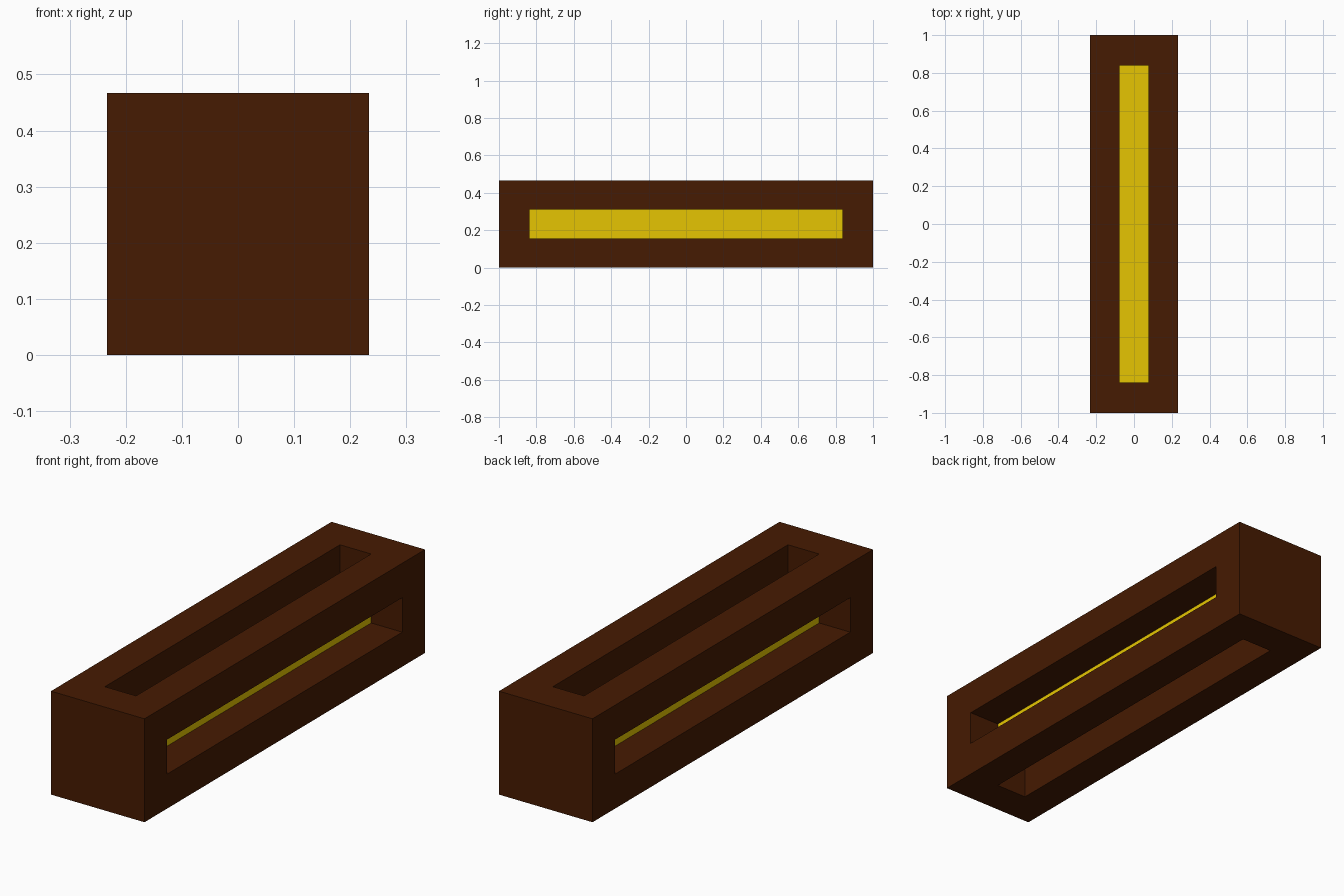
import bpy, bmesh, math
from mathutils import Matrix

if "Cube" in bpy.data.objects:
    bpy.data.objects.remove(bpy.data.objects["Cube"])

W = 0.4667          # width and height of the beam
T = W / 3           # slot width, slot depth and rail thickness
SLOT_Y = 0.838      # half length of the slots


def material(name, color):
    m = bpy.data.materials.new(name)
    m.diffuse_color = (*color, 1)
    m.use_nodes = True
    m.node_tree.nodes["Principled BSDF"].inputs["Base Color"].default_value = m.diffuse_color
    return m


def box_bmesh(sx, sy, sz):
    bm = bmesh.new()
    bmesh.ops.create_cube(bm, size=1, matrix=Matrix.Translation((0, 0, W / 2))
                          @ Matrix.Diagonal((sx, sy, sz, 1)))
    return bm


def finish(bm, name, mat):
    bm.normal_update()
    mesh = bpy.data.meshes.new(name)
    bm.to_mesh(mesh)
    bm.free()
    mesh.materials.append(mat)
    obj = bpy.data.objects.new(name, mesh)
    bpy.context.collection.objects.link(obj)
    return obj


brown = material("dark brown", (0.061, 0.0105, 0.0005))
yellow = material("golden yellow", (0.79, 0.56, 0.0005))

# Outer frame: a long beam with a slot sunk into each of its four long sides
bm = box_bmesh(W, 2, W)
bm.normal_update()
sides = [f for f in bm.faces if abs(f.normal.y) < 0.5]
bmesh.ops.inset_individual(bm, faces=sides, thickness=T, use_even_offset=True)
for v in {v for f in sides for v in f.verts}:
    v.co.y = math.copysign(SLOT_Y, v.co.y)
for f in sides:
    inward = -f.normal * T
    floor = bmesh.ops.extrude_discrete_faces(bm, faces=[f])["faces"][0]
    bmesh.ops.translate(bm, verts=floor.verts, vec=inward)
    bmesh.ops.delete(bm, geom=[floor], context='FACES_ONLY')
finish(bm, "slotted_frame", brown)

# Inner core: the bar seen at the bottom of every slot
finish(box_bmesh(T, 2 * SLOT_Y, T), "inner_core", yellow)
